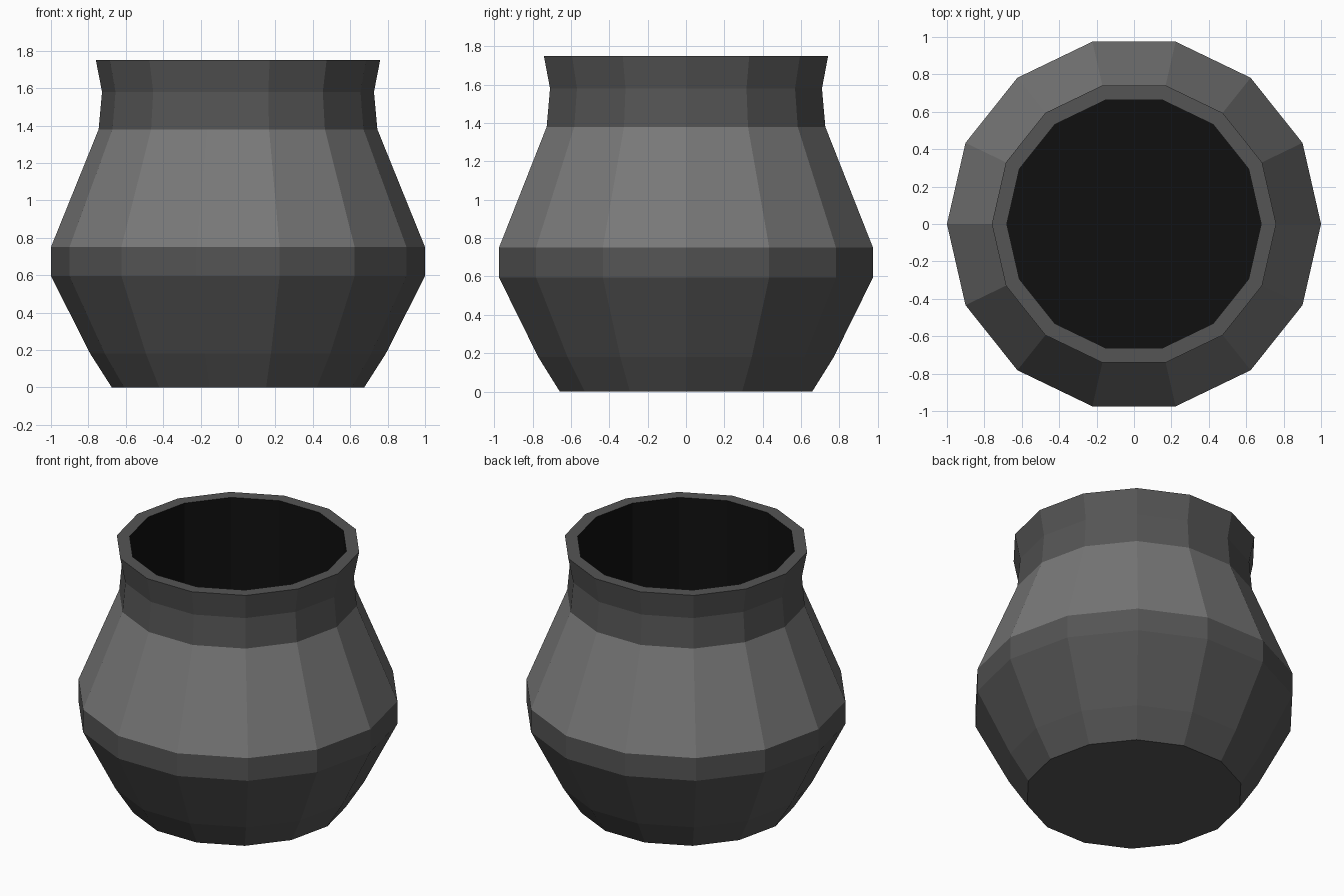
import bpy, bmesh
from math import pi, cos, sin

if "Cube" in bpy.data.objects:
    bpy.data.objects.remove(bpy.data.objects["Cube"])

SIDES = 14


def material(name, v):
    m = bpy.data.materials.new(name)
    m.diffuse_color = (v, v, v, 1)
    m.use_nodes = True
    m.node_tree.nodes["Principled BSDF"].inputs["Base Color"].default_value = m.diffuse_color
    return m


mats = [material("dark grey clay", 0.09),
        material("light grey clay", 0.19),
        material("black interior", 0.005)]

# Pot profile from base, over the lip, down inside: (radius, height, colour of the band above)
profile = [
    (0.675, 0.00, 0), (0.79, 0.18, 0), (1.00, 0.595, 0),   # base and lower body
    (1.00, 0.75, 1),                                     # light shoulder
    (0.745, 1.38, 0), (0.727, 1.58, 0), (0.76, 1.75, 0),  # neck and lip
    (0.68, 1.75, 2), (0.68, 0.30, 2),                    # inner wall and floor
]

bm = bmesh.new()
rings = [[bm.verts.new((r * cos(2 * pi * i / SIDES), r * sin(2 * pi * i / SIDES), z))
          for i in range(SIDES)] for r, z, _ in profile]

# Bands between neighbouring rings
for k in range(len(rings) - 1):
    a, b = rings[k], rings[k + 1]
    for i in range(SIDES):
        j = (i + 1) % SIDES
        bm.faces.new((a[i], a[j], b[j], b[i])).material_index = profile[k][2]

# Underside and inner floor
bm.faces.new(rings[0][::-1]).material_index = 0
bm.faces.new(rings[-1]).material_index = 2
bmesh.ops.recalc_face_normals(bm, faces=bm.faces)

mesh = bpy.data.meshes.new("pot")
bm.to_mesh(mesh)
bm.free()
for m in mats:
    mesh.materials.append(m)
bpy.context.collection.objects.link(bpy.data.objects.new("pot", mesh))
